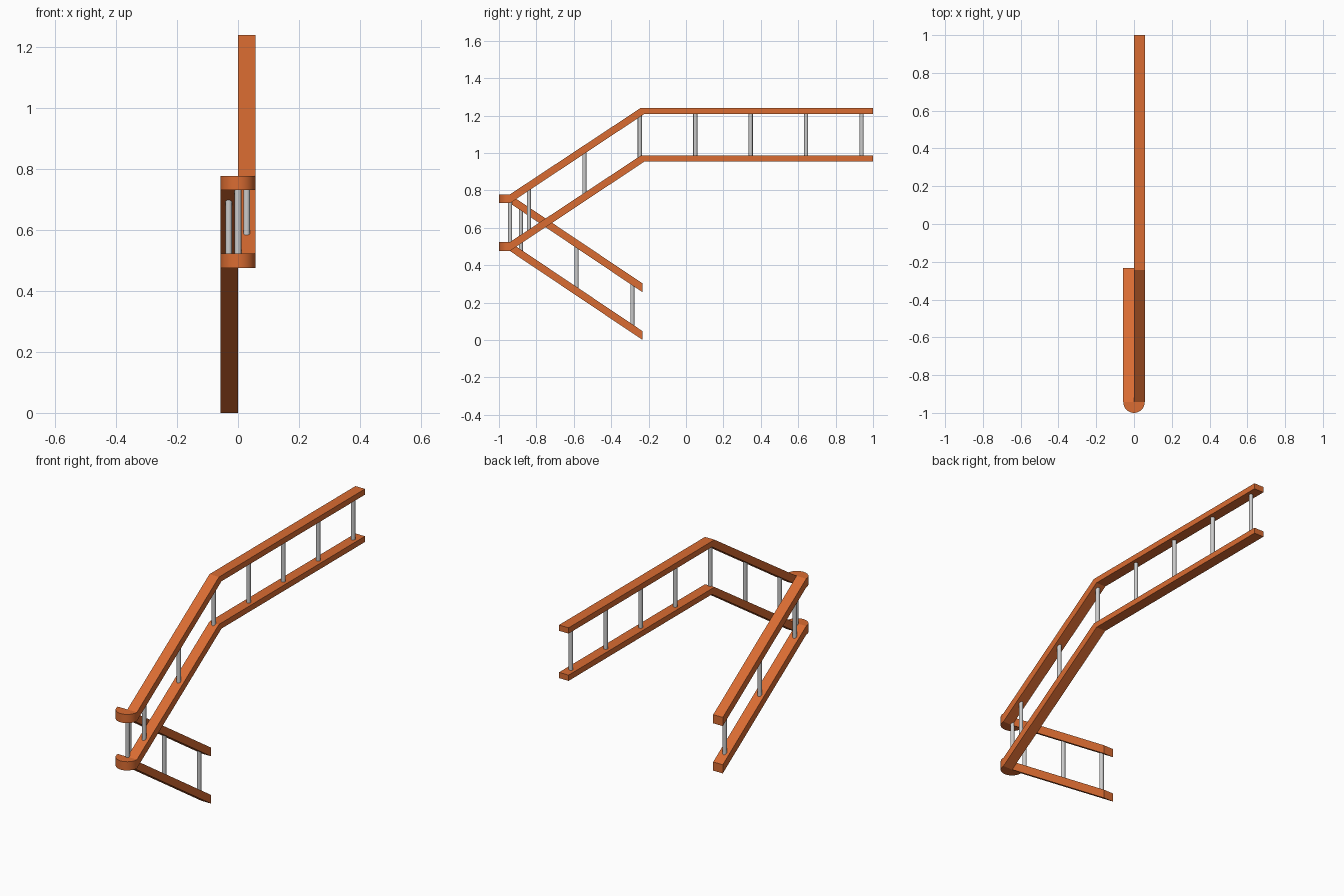
import bpy, bmesh, math

if "Cube" in bpy.data.objects:
    bpy.data.objects.remove(bpy.data.objects["Cube"])

def material(name, rgb):
    m = bpy.data.materials.new(name)
    m.diffuse_color = (*rgb, 1)
    m.use_nodes = True
    m.node_tree.nodes["Principled BSDF"].inputs["Base Color"].default_value = m.diffuse_color
    return m

ORANGE = material("orange_wood", (0.70, 0.15, 0.032))
GREY = material("light_grey_metal", (0.60, 0.60, 0.60))
W = 0.057       # rail width
GAP = 0.255     # height between the two rails
YL = -0.942     # where the flights meet the landing turn

def prism(name, points, offset, mat):
    """Close a flat outline and extrude it along offset."""
    bm = bmesh.new()
    face = bm.faces.new([bm.verts.new(p) for p in points])
    ext = bmesh.ops.extrude_face_region(bm, geom=[face])
    bmesh.ops.translate(bm, vec=offset, verts=[v for v in ext["geom"] if isinstance(v, bmesh.types.BMVert)])
    bmesh.ops.recalc_face_normals(bm, faces=bm.faces)
    me = bpy.data.meshes.new(name)
    bm.to_mesh(me)
    bm.free()
    ob = bpy.data.objects.new(name, me)
    bpy.context.collection.objects.link(ob)
    me.materials.append(mat)
    return ob

# Side outlines (y, z) of the top rail
upper_run = [(YL, 0.731), (-0.222, 1.209), (1.0, 1.209), (1.0, 1.24), (-0.243, 1.24), (YL, 0.778)]
lower_run = [(YL, 0.731), (-0.232, 0.255), (-0.232, 0.302), (YL, 0.778)]

for level, drop in (("top", 0), ("bottom", GAP)):
    # Rails of both flights
    prism(f"{level}_rail_upper_flight", [(0, y, z - drop) for y, z in upper_run], (W, 0, 0), ORANGE)
    prism(f"{level}_rail_lower_flight", [(-W, y, z - drop) for y, z in lower_run], (W, 0, 0), ORANGE)
    # Half-round turn at the landing
    arc = [math.pi + math.pi * i / 24 for i in range(25)]
    turn = prism(f"{level}_rail_turn",
                 [(W * math.cos(a), YL + (1 + YL) * math.sin(a), 0.731 - drop) for a in arc],
                 (0, 0, 0.047), ORANGE)
    bpy.context.view_layer.objects.active = turn
    turn.select_set(True)
    bpy.ops.object.shade_smooth_by_angle(angle=math.radians(30))
    turn.select_set(False)

def baluster(x, y, top):
    """Upright round bar between the two rail centre lines."""
    bpy.ops.mesh.primitive_cylinder_add(vertices=16, radius=0.011, depth=GAP, location=(x, y, top - GAP / 2))
    ob = bpy.context.object
    ob.name = "baluster"
    ob.data.materials.append(GREY)
    bpy.ops.object.shade_smooth_by_angle(angle=math.radians(40))
    ob.select_set(False)

# Balusters: upper flight and level run, landing, lower flight
for i in range(7):
    y = -0.84 + i * 0.2965
    baluster(W / 2, y, min(1.2245, 0.7545 + (y - YL) * 0.664))
baluster(0, -0.94, 0.7545)
for i in range(3):
    y = -0.883 + i * 0.298
    baluster(-W / 2 - 0.002, y, 0.7545 - (y - YL) * 0.67)
